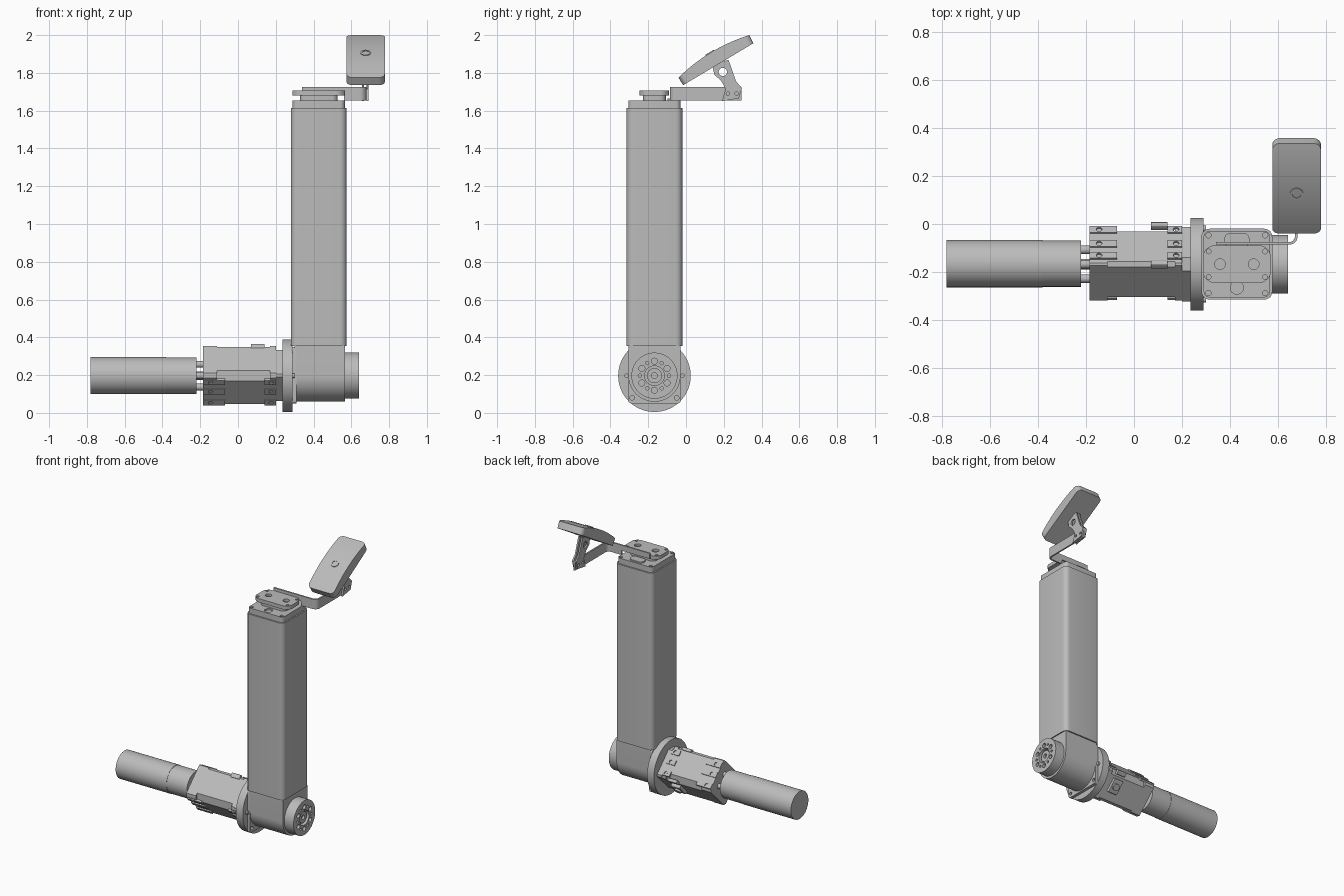
import bpy, bmesh, math
from mathutils import Vector, Matrix

if "Cube" in bpy.data.objects:
    bpy.data.objects.remove(bpy.data.objects["Cube"], do_unlink=True)

grey = bpy.data.materials.new("machine grey")
grey.use_nodes = True
grey.diffuse_color = (0.5, 0.5, 0.5, 1)
grey.node_tree.nodes["Principled BSDF"].inputs["Base Color"].default_value = (0.5, 0.5, 0.5, 1)

CY, CZ = -0.167, 0.197          # axis of the drive line
CX = 0.4275                     # centre of the column


def finish(name, bm):
    bmesh.ops.recalc_face_normals(bm, faces=bm.faces)
    mesh = bpy.data.meshes.new(name)
    bm.to_mesh(mesh)
    bm.free()
    mesh.materials.append(grey)
    ob = bpy.data.objects.new(name, mesh)
    bpy.context.collection.objects.link(ob)
    smooth(ob)
    return ob


def smooth(ob):
    bpy.ops.object.select_all(action='DESELECT')
    ob.select_set(True)
    bpy.context.view_layer.objects.active = ob
    bpy.ops.object.shade_smooth_by_angle(angle=math.radians(30))


def prism(name, pts, axis, lo, hi, round_r=0.0, pick=None):
    """Extrude a 2D outline along an axis; optionally round its side edges."""
    place = {'X': lambda p, t: (t, p[0], p[1]), 'Z': lambda p, t: (p[0], p[1], t)}[axis]
    bm = bmesh.new()
    face = bm.faces.new([bm.verts.new(place(p, lo)) for p in pts])
    ext = bmesh.ops.extrude_face_region(bm, geom=[face])
    move = Vector(place((0, 0), hi - lo))
    bmesh.ops.translate(bm, vec=move, verts=[v for v in ext['geom'] if isinstance(v, bmesh.types.BMVert)])
    if round_r:
        def side(e):
            d = e.verts[0].co - e.verts[1].co
            return abs(d.normalized().dot(move.normalized())) > 0.99
        edges = [e for e in bm.edges if (pick or side)(e)]
        bmesh.ops.bevel(bm, geom=edges, offset=round_r, segments=6, profile=0.5, affect='EDGES')
    return finish(name, bm)


def rect(u0, u1, v0, v1):
    return [(u0, v0), (u1, v0), (u1, v1), (u0, v1)]


def cyl(name, axis, centre, r, lo, hi, n=48):
    a, b = centre
    ring = [(a + r * math.cos(2 * math.pi * i / n), b + r * math.sin(2 * math.pi * i / n)) for i in range(n)]
    return prism(name, ring, axis, lo, hi)


def cut(ob, cutters):
    """Subtract cutters for good and delete them."""
    for c in cutters:
        m = ob.modifiers.new("hole", 'BOOLEAN')
        m.object, m.solver = c, 'EXACT'
    bpy.context.view_layer.update()
    ev = ob.evaluated_get(bpy.context.evaluated_depsgraph_get())
    mesh = bpy.data.meshes.new_from_object(ev)
    ob.modifiers.clear()
    ob.data = mesh
    for c in cutters:
        bpy.data.objects.remove(c, do_unlink=True)
    smooth(ob)


# Motor and its standoffs
cyl("motor_body", 'X', (CY + 0.002, CZ), 0.098, -0.78, -0.38, 64)
cyl("motor_front", 'X', (CY + 0.002, CZ), 0.096, -0.38, -0.22, 64)
for i in range(4):
    a = math.pi / 2 * i
    cyl("motor_standoff", 'X', (CY + 0.06 * math.cos(a), CZ + 0.06 * math.sin(a)), 0.018, -0.225, -0.18, 20)
cyl("motor_shaft", 'X', (CY, CZ), 0.022, -0.225, -0.18, 20)


# Gearbox: square bar standing on its edge, with trimmed corners
def diamond(name, x0, x1, r, ty, tz):
    pts = [(ty, tz - tz + r - ty), (r - tz, tz), (tz - r, tz), (-ty, r - ty),
           (-ty, ty - r), (tz - r, -tz), (r - tz, -tz), (ty, ty - r)]
    return prism(name, [(CY + p, CZ + q) for p, q in pts], 'X', x0, x1)


diamond("gearbox_middle", -0.11, 0.17, 0.163, 0.136, 0.151)
diamond("gearbox_rear_end", -0.185, -0.11, 0.163, 0.15, 0.158)
diamond("gearbox_front_end", 0.17, 0.2, 0.163, 0.15, 0.158)
diamond("gearbox_nose", 0.2, 0.24, 0.163, 0.155, 0.135)

tilt = Matrix.Translation((0, CY, CZ)) @ Matrix.Rotation(math.pi / 4, 4, 'X')


def tilted(ob):
    ob.data.transform(tilt)
    return ob


# Mounting pads with screw holes on the two opposite sides
for s in (1, -1):
    for v in (-0.082, 0, 0.07):
        for x0, x1, hx in ((-0.185, -0.07, -0.145), (0.14, 0.2, 0.175)):
            pad = prism("gearbox_pad", rect(*sorted((s * 0.11, s * 0.123)), v - 0.018, v + 0.018), 'X', x0, x1)
            hole = cyl("hole", 'Z', (hx, -v * s), 0.012, 0.1, 0.14, 16)
            hole.data.transform(Matrix.Rotation(-s * math.pi / 2, 4, 'X'))
            cut(pad, [hole])
            tilted(pad)

# Connector and its retaining clip
tilted(prism("connector", rect(-0.04, 0.06, -0.138, -0.11), 'X', 0.07, 0.14, 0.008))
tilted(cyl("connector_knob", 'Z', (0.105, 0.01), 0.024, -0.15, -0.135, 24))
for v in (-0.118, 0.108):
    tilted(prism("connector_clip", rect(0.09, 0.122, v - 0.01, v + 0.012), 'X', 0.07, 0.14, 0.006))

# Flange and mounting plate
cyl("flange", 'X', (CY, CZ), 0.192, 0.235, 0.289, 96)
plate = prism("mounting_plate", rect(CY - 0.138, CY + 0.138, 0.05, 0.35), 'X', 0.287, 0.31, 0.015)
cut(plate, [cyl("hole", 'X', (CY + s * 0.118, 0.08), 0.012, 0.296, 0.33, 16) for s in (1, -1)])
for s in (1, -1):
    cyl("flange_screw", 'X', (CY + s * 0.148, CZ), 0.012, 0.285, 0.3, 16)

# Joint housing: round below, square above
n = 32
arc = [(CY - 0.138 * math.cos(math.pi * i / n), CZ - 0.138 * math.sin(math.pi * i / n)) for i in range(n + 1)]
prism("joint_housing", arc + [(CY + 0.138, 0.356), (CY - 0.138, 0.356)], 'X', 0.3, 0.567)

# Output disc with bore and bolt circle
disc = cyl("output_disc", 'X', (CY, CZ), 0.122, 0.565, 0.64, 72)
holes = [cyl("bore", 'X', (CY, CZ), 0.052, 0.61, 0.7, 40)]
for i in range(12):
    a = math.pi / 6 * i
    holes.append(cyl("hole", 'X', (CY + 0.077 * math.cos(a), CZ + 0.077 * math.sin(a)),
                     0.009 if i % 2 == 0 else 0.016, 0.62, 0.7, 16))
cut(disc, holes)
hub = cyl("output_hub", 'X', (CY, CZ), 0.04, 0.6, 0.63, 32)
cut(hub, [cyl("hole", 'X', (CY, CZ), 0.016, 0.615, 0.7, 20)])

# Column and cap
h = 0.1475
prism("column", rect(CX - h, CX + h, CY - h, CY + h), 'Z', 0.355, 1.615, 0.035)
h = 0.138
cap = prism("column_cap", rect(CX - h, CX + h, CY - h, CY + h), 'Z', 1.61, 1.655, 0.025)
cut(cap, [cyl("hole", 'Z', (CX + s * 0.118, CY + t * 0.12), 0.011, 1.635, 1.7, 16)
          for s in (1, -1) for t in (1, -1)] + [cyl("hole", 'Z', (CX, CY - 0.098), 0.027, 1.645, 1.7, 24)])
prism("cap_lug", rect(CX - 0.052, CX + 0.052, CY + 0.07, CY + 0.13), 'Z', 1.65, 1.665, 0.025)

# Top plate on a narrow neck
prism("plate_neck", rect(CX - 0.1, CX + 0.1, CY - 0.06, CY + 0.06), 'Z', 1.65, 1.685, 0.03)
outline = [(0.14, 0.05), (0.11, 0.078), (-0.11, 0.078), (-0.14, 0.05),
           (-0.14, -0.05), (-0.11, -0.078), (0.11, -0.078), (0.14, -0.05)]
top = prism("top_plate", [(CX + p, CY + q) for p, q in outline], 'Z', 1.68, 1.706, 0.015)
cut(top, [cyl("hole", 'Z', (CX + s * 0.117, CY + t * 0.053), 0.01, 1.69, 1.75, 16)
          for s in (1, -1) for t in (1, -1)]
    + [cyl("hole", 'Z', (CX + s * 0.07, CY), 0.022, 1.69, 1.75, 24) for s in (1, -1)])

# Bent strip arm
strip = [(0.56, -0.086), (0.645, -0.086)]
bend = [(0.645 + 0.035 * math.sin(t), -0.051 - 0.035 * math.cos(t)) for t in [math.pi / 16 * i for i in range(9)]]
inner = [(0.645 + 0.024 * math.sin(t), -0.051 - 0.024 * math.cos(t)) for t in [math.pi / 16 * i for i in range(9)]]
prism("arm", strip[:1] + bend + [(0.68, 0.295), (0.669, 0.295)] + inner[::-1] + [(0.56, -0.075)], 'Z', 1.655, 1.725)
prism("arm_mount", [(0.34, -0.086), (0.6, -0.086), (0.6, -0.075), (0.34, -0.075)], 'Z', 1.686, 1.725)

# Clip plates joining arm and panel
clip_shape = [(0.14, 1.84), (0.15, 1.79), (0.185, 1.76), (0.21, 1.715), (0.19, 1.65),
              (0.28, 1.665), (0.296, 1.72), (0.265, 1.755), (0.225, 1.87)]
for x in (0.657, 0.68):
    clip = prism("panel_clip", clip_shape, 'X', x, x + 0.011)
    cut(clip, [cyl("hole", 'X', (y, 1.69), 0.009, 0.6, 0.75, 16) for y in (0.222, 0.268)]
        + [cyl("slot", 'X', (0.195, 1.805), 0.022, 0.6, 0.75, 20)])

# Tilted panel with a domed face
lo, hi = Vector((-0.015, 1.735)), Vector((0.357, 1.957))
a, b = Vector((-0.04, 1.775)), Vector((0.335, 2.0))
normal = Vector((-0.514, 0.858))
dome = [a.lerp(b, i / 16) + normal * 0.026 * (1 - (i / 8 - 1) ** 2) for i in range(17)]


def end_corner(e):
    d = (e.verts[0].co - e.verts[1].co).normalized()
    return abs(d.x) < 0.01 and abs(d.y * normal.x + d.z * normal.y) > 0.95


prism("panel", [tuple(p) for p in [hi, lo][::-1] + dome[::-1]], 'X', 0.575, 0.777, 0.032, end_corner)

# Round button on the panel
spot = a.lerp(b, 0.48) + normal * 0.026
turn = Matrix.Translation((0.676, spot.x, spot.y)) @ Matrix.Rotation(math.radians(31), 4, 'X')
ring = cyl("panel_button", 'Z', (0, 0), 0.027, -0.01, 0.004, 32)
cut(ring, [cyl("hole", 'Z', (0, 0), 0.019, 0.0, 0.02, 32)])
ring.data.transform(turn)
